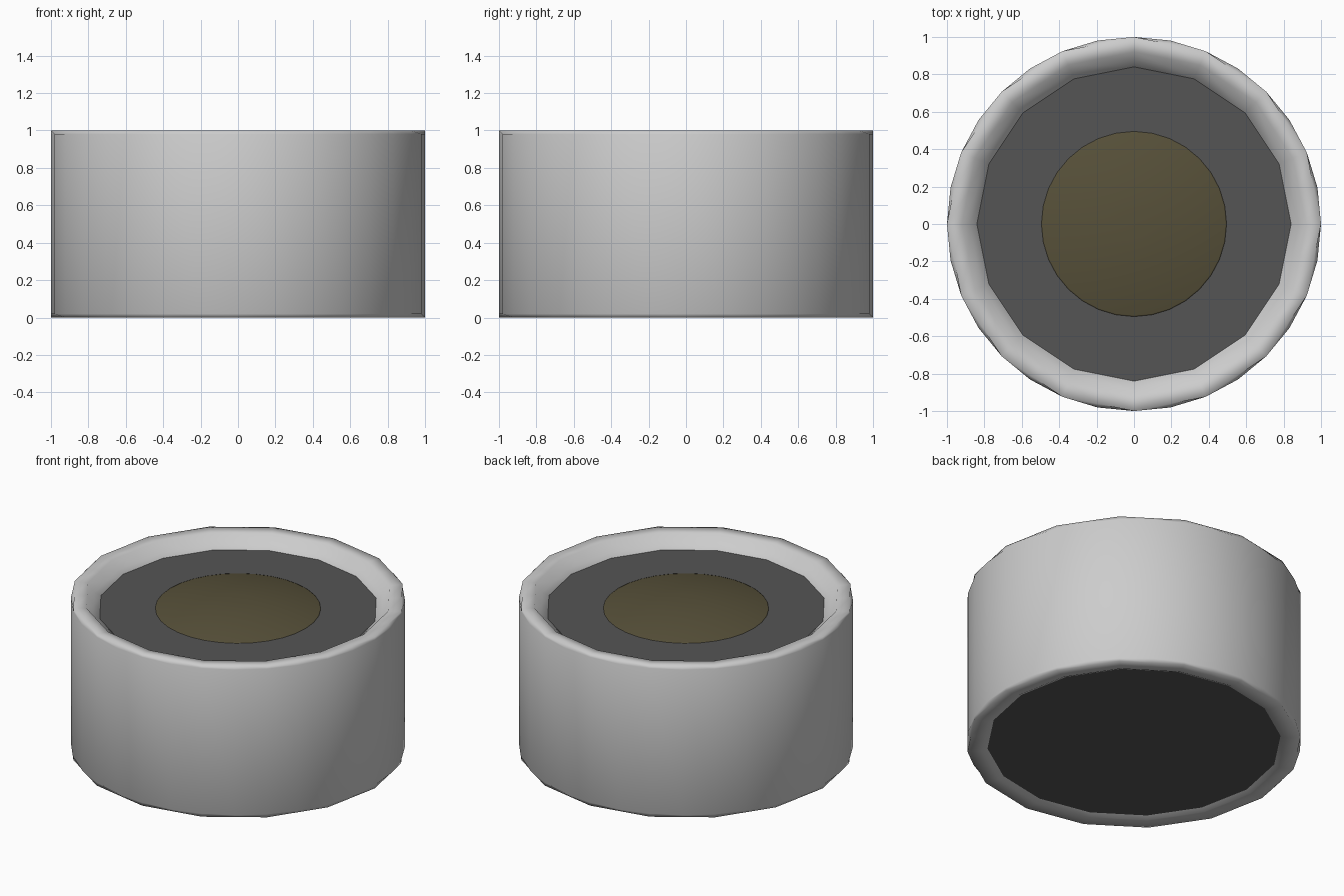
import bpy, bmesh, math

if "Cube" in bpy.data.objects:
    bpy.data.objects.remove(bpy.data.objects["Cube"])

N = 32


def material(name, rgb):
    m = bpy.data.materials.new(name)
    m.diffuse_color = (*rgb, 1)
    m.use_nodes = True
    m.node_tree.nodes["Principled BSDF"].inputs["Base Color"].default_value = m.diffuse_color
    return m


grey = material("light grey", (0.604, 0.604, 0.604))
dark = material("dark grey", (0.089, 0.089, 0.089))
olive = material("dark olive", (0.095, 0.081, 0.041))


def lathe(name, profile, mat, closed=False, smooth=True):
    """Spin (radius, z, coarse) points; coarse rings are 16-sided, the rest 32-sided."""
    bm = bmesh.new()
    rings = []
    for r, z, coarse in profile:
        ring = []
        for i in range(N):
            a = 2 * math.pi * i / N
            q = r * math.cos(math.pi / 16) if coarse and i % 2 else r
            ring.append(bm.verts.new((q * math.cos(a), q * math.sin(a), z)))
        rings.append(ring)
    pairs = list(zip(rings, rings[1:]))
    if closed:
        pairs.append((rings[-1], rings[0]))
    for a, b in pairs:
        for i in range(N):
            j = (i + 1) % N
            bm.faces.new((a[i], a[j], b[j], b[i]))
    if not closed:
        bm.faces.new(rings[0][::-1])
        bm.faces.new(rings[-1])
    bmesh.ops.recalc_face_normals(bm, faces=bm.faces[:])
    for f in bm.faces:
        f.smooth = smooth
    me = bpy.data.meshes.new(name)
    bm.to_mesh(me)
    bm.free()
    me.materials.append(mat)
    ob = bpy.data.objects.new(name, me)
    bpy.context.collection.objects.link(ob)
    return ob


# Outer casing: round wall, faceted rims, sloping inner lips
lathe("casing", [
    (0.84, 0.92, True), (0.88, 0.935, True), (0.92, 0.995, True), (1.0, 1.0, True),
    (1.0, 0.98, False), (1.0, 0.02, False),
    (1.0, 0.0, True), (0.91, 0.0, True), (0.88, 0.015, True), (0.82, 0.03, True),
], grey, closed=True)

# Dark core closing the top and bottom
lathe("core", [(0.88, 0.015, True), (0.84, 0.92, True)], dark, smooth=False)

# Low domed lens in the middle of the top
R, H = 0.495, 0.06
lens = [(R, 0.915, False)]
for k in range(10):
    t = math.radians(9 * k)
    lens.append((R * math.cos(t), 0.921 + H * math.sin(t) ** 2, False))
lathe("lens", lens, olive)
